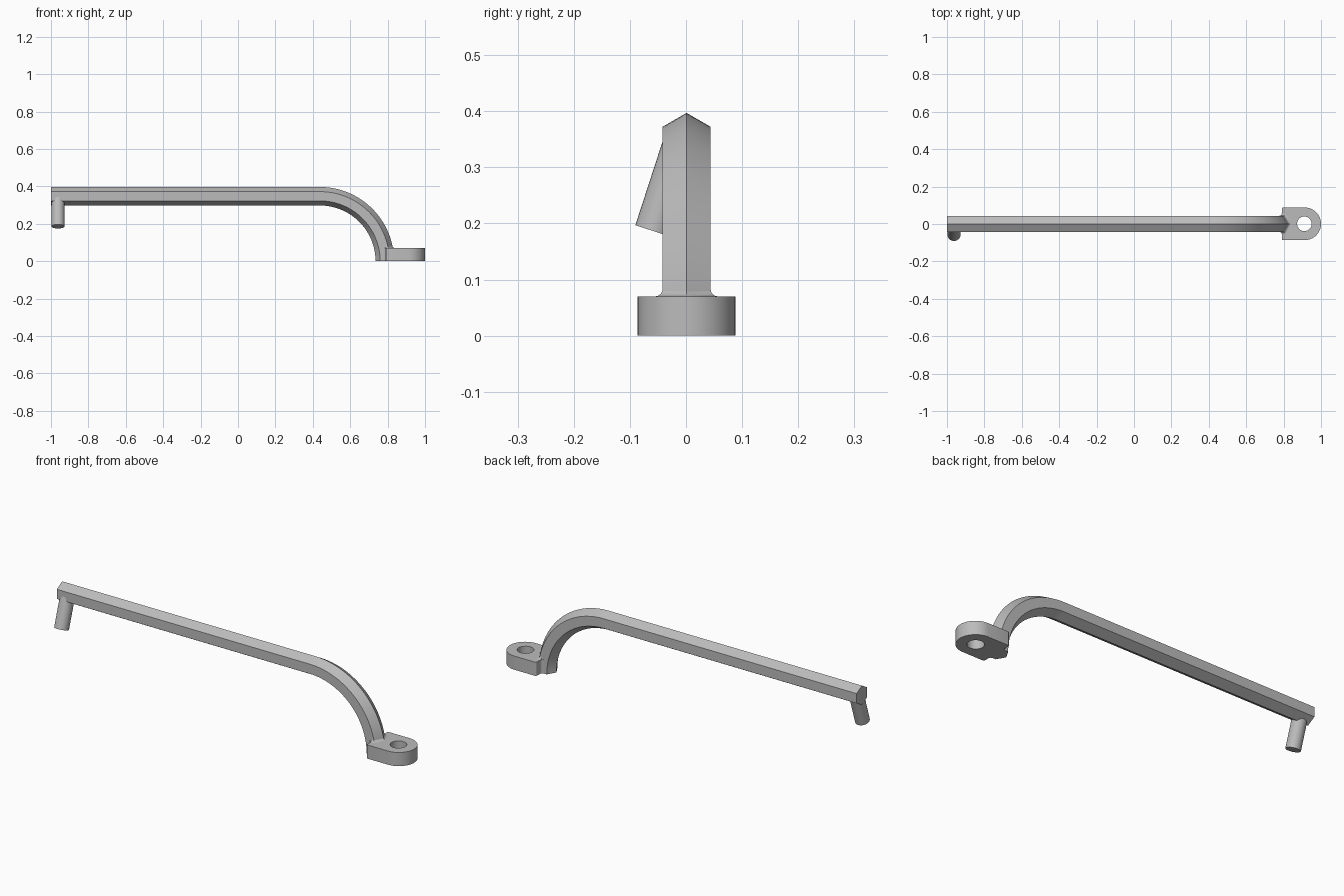
import bpy, bmesh, math
from mathutils import Vector, Matrix

cube = bpy.data.objects.get("Cube")
if cube:
    bpy.data.objects.remove(cube, do_unlink=True)

# Material
metal = bpy.data.materials.new("plain_grey")
metal.use_nodes = True
metal.diffuse_color = (0.5, 0.5, 0.5, 1)
metal.node_tree.nodes["Principled BSDF"].inputs["Base Color"].default_value = (0.5, 0.5, 0.5, 1)

MID_Y = 0.001              # bar centre line
HEX = 0.0495               # bar corner radius
HEIGHT = 0.3475            # bar axis height, also bend radius
BEND_X = 0.4375            # bend centre
LUG_TOP = 0.07
LUG_BACK = 0.79


def finish(name, bm):
    bmesh.ops.recalc_face_normals(bm, faces=bm.faces[:])
    mesh = bpy.data.meshes.new(name)
    bm.to_mesh(mesh)
    bm.free()
    obj = bpy.data.objects.new(name, mesh)
    bpy.context.collection.objects.link(obj)
    mesh.materials.append(metal)
    bpy.ops.object.select_all(action="DESELECT")
    obj.select_set(True)
    bpy.context.view_layer.objects.active = obj
    bpy.ops.object.shade_smooth_by_angle(angle=math.radians(30))
    return obj


def loft(bm, rings):
    loops = [[bm.verts.new(p) for p in ring] for ring in rings]
    for a, b in zip(loops, loops[1:]):
        for i in range(len(a)):
            j = (i + 1) % len(a)
            bm.faces.new((a[i], a[j], b[j], b[i]))
    bm.faces.new(loops[0])
    bm.faces.new(loops[-1])


def hexagon(center, up, radius):
    side = Vector((0, 1, 0))
    return [center + radius * (up * math.cos(a) + side * math.sin(a))
            for a in (math.radians(60 * k) for k in range(6))]


def arc(x, y, radius, start, end, steps):
    return [(x + radius * math.cos(math.radians(start + (end - start) * k / steps)),
             y + radius * math.sin(math.radians(start + (end - start) * k / steps)))
            for k in range(steps + 1)]


# Hexagonal bar, straight and then bent down to the ground
bm = bmesh.new()
rings = [hexagon(Vector((-1, MID_Y, HEIGHT)), Vector((0, 0, 1)), HEX)]
for k in range(33):
    a = math.pi / 2 * k / 32
    up = Vector((math.sin(a), 0, math.cos(a)))
    rings.append(hexagon(Vector((BEND_X, MID_Y, 0)) + up * HEIGHT, up, HEX))
loft(bm, rings)
finish("bent_hex_bar", bm)

# Mounting lug: rounded nose, clipped back corners, fillets into the bar
half = arc(0.777, 0.056, 0.013, -90, 0, 6)
half += [(LUG_BACK, 0.08)] + arc(0.797, 0.08, 0.007, 180, 90, 4)[1:]
half += arc(0.913, 0, 0.087, 90, 0, 20)
outline = half + [(x, -y) for x, y in reversed(half[:-1])]
hole = arc(0.911, 0, 0.039, 0, 360, 40)[:-1]
bm = bmesh.new()
edges = []
for loop in (outline, hole):
    vs = [bm.verts.new((x, y + MID_Y, 0)) for x, y in loop]
    edges += [bm.edges.new((vs[i - 1], vs[i])) for i in range(len(vs))]
bmesh.ops.triangle_fill(bm, edges=edges, use_beauty=True)
top = bmesh.ops.extrude_face_region(bm, geom=bm.faces[:], use_keep_orig=True)
bmesh.ops.translate(bm, vec=(0, 0, LUG_TOP),
                    verts=[v for v in top["geom"] if isinstance(v, bmesh.types.BMVert)])
finish("mounting_lug", bm)

# Concave fillet where the bar meets the lug top
bm = bmesh.new()
rings = []
for k in range(7):
    a = math.pi / 2 * k / 6
    z = LUG_TOP + 0.013 * (1 - math.cos(a))
    x = BEND_X + math.sqrt(HEIGHT ** 2 - z ** 2)
    radius = HEX + 0.013 * (1 - math.sin(a)) / math.cos(math.pi / 6)
    rings.append(hexagon(Vector((x, MID_Y, z)), Vector((1, 0, 0)), radius))
loft(bm, rings)
bmesh.ops.bisect_plane(bm, geom=bm.verts[:] + bm.edges[:] + bm.faces[:],
                       plane_co=(LUG_BACK, 0, 0), plane_no=(1, 0, 0), clear_inner=True)
bmesh.ops.holes_fill(bm, edges=[e for e in bm.edges if e.is_boundary])
finish("lug_fillet", bm)

# Slanted round pin at the far end
bm = bmesh.new()
length = 0.165
bmesh.ops.create_cone(bm, cap_ends=True, segments=32, radius1=0.035, radius2=0.035, depth=length,
                      matrix=Matrix.Translation((0, 0, length / 2)))
pin = finish("slanted_pin", bm)
pin.location = (-0.9625, -0.057, 0.186)
pin.rotation_euler = (math.radians(-18), 0, 0)
